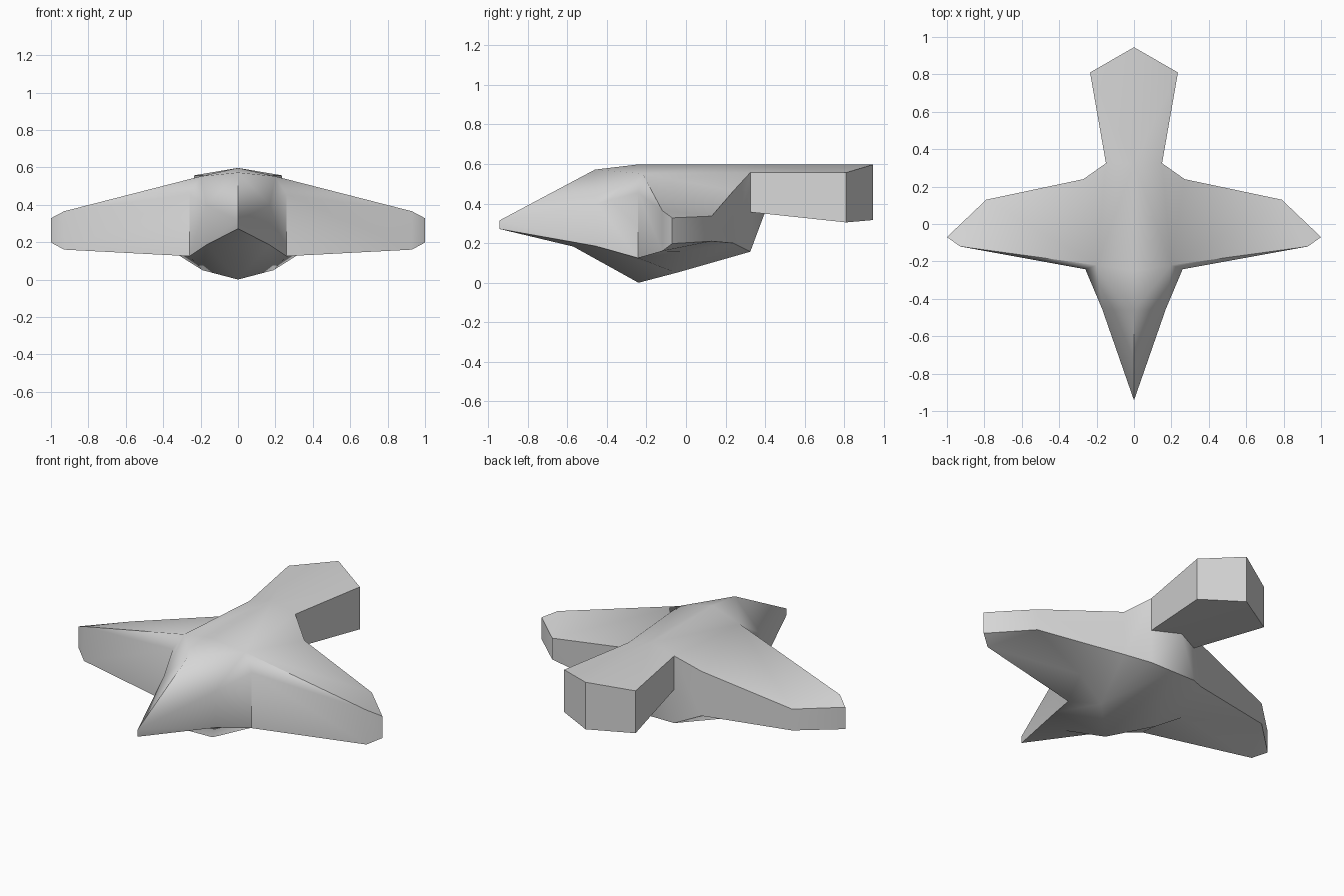
import bpy, bmesh, math

if "Cube" in bpy.data.objects:
    bpy.data.objects.remove(bpy.data.objects["Cube"])

# Outline of the right half, nose to tail: x, y, upper z, lower z
outline = [
    (0.00, -0.943, 0.315, 0.272),  # 0 nose
    (0.17, -0.455, 0.40, 0.185),   # 1 cheek
    (0.26, -0.242, 0.455, 0.125),  # 2 wing front root
    (0.93, -0.12, 0.365, 0.16),    # 3 wing tip front
    (1.00, -0.07, 0.328, 0.198),   # 4 wing tip
    (0.79, 0.13, 0.337, 0.21),     # 5 wing tip rear
    (0.27, 0.24, 0.465, 0.20),     # 6 wing rear root
    (0.15, 0.325, 0.557, 0.157),   # 7 tail root
    (0.235, 0.81, 0.557, 0.305),   # 8 tail corner
    (0.00, 0.945, 0.597, 0.317),   # 9 tail end
]
points = {}
for i, (x, y, top, low) in enumerate(outline):
    points[f"t{i}"] = (x, y, top)
    points[f"b{i}"] = (x, y, low)

# Spine, shoulder, keel, belly side, wing underside and tail underside
points.update(
    s0=(0, -0.46, 0.572), s1=(0, -0.25, 0.597), s2=(0, 0.325, 0.597),
    h=(0.20, -0.22, 0.552),
    k0=(0, -0.57, 0.183), k1=(0, -0.24, 0.0),
    k2=(0, 0.325, 0.157), k3=(0, 0.40, 0.358),
    q=(0.19, -0.05, 0.05), w=(0.36, -0.02, 0.157), u=(0.15, 0.325, 0.357),
)

upper = ["t0 t1 s0", "t1 h s0", "t1 t2 h", "s0 h s1", "t2 t3 h", "t3 t5 h",
         "t3 t4 t5", "t5 t6 h", "t6 t7 h", "t7 s2 h", "h s2 s1",
         "t7 t8 s2", "t8 t9 s2"]
lower = ["b0 b1 k0", "k0 b1 k1", "b1 q k1", "b1 b2 q", "b2 w q", "b2 b3 w",
         "b3 b5 w", "b3 b4 b5", "b5 b6 w", "b6 q w", "b6 b7 q", "b7 k2 q",
         "k2 k1 q", "u b8 k3", "b8 b9 k3", "b7 u k3 k2"]
walls = [f"t{i} t{i+1} b{i+1} b{i}" for i in (0, 1, 2, 3, 4, 5, 8)]
walls += ["t6 t7 u b7 b6", "t7 t8 b8 u"]

# Build both halves and weld them along the centre
bm = bmesh.new()
for side in (1, -1):
    verts = {n: bm.verts.new((side * x, y, z)) for n, (x, y, z) in points.items()}
    for face in upper + lower + walls:
        bm.faces.new([verts[n] for n in face.split()])
bmesh.ops.remove_doubles(bm, verts=bm.verts[:], dist=0.0005)
bmesh.ops.recalc_face_normals(bm, faces=bm.faces[:])

mesh = bpy.data.meshes.new("winged_body")
bm.to_mesh(mesh)
bm.free()
body = bpy.data.objects.new("winged_body", mesh)
bpy.context.collection.objects.link(body)

# Plain grey surface
grey = bpy.data.materials.new("light_grey")
grey.diffuse_color = (0.68, 0.68, 0.68, 1)
grey.use_nodes = True
grey.node_tree.nodes["Principled BSDF"].inputs["Base Color"].default_value = grey.diffuse_color
mesh.materials.append(grey)

# Smooth body with sharp wing, tail and ridge edges
bpy.context.view_layer.objects.active = body
body.select_set(True)
bpy.ops.object.shade_smooth_by_angle(angle=math.radians(50))
